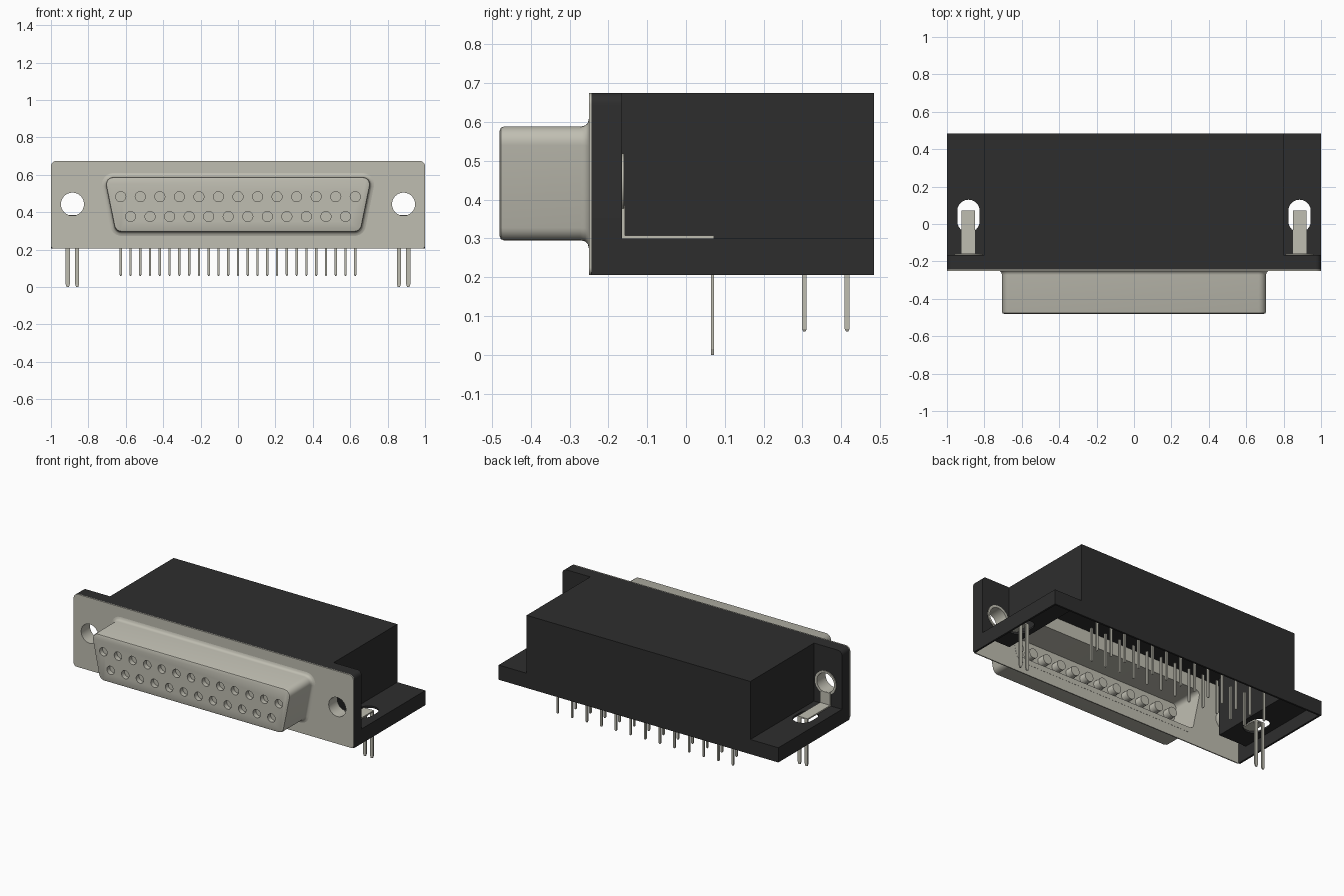
import bpy, bmesh, math
from mathutils import Vector

cube = bpy.data.objects.get("Cube")
if cube:
    bpy.data.objects.remove(cube, do_unlink=True)


def material(name, rgb, metallic=0.0, rough=0.6):
    m = bpy.data.materials.new(name)
    m.use_nodes = True
    m.diffuse_color = (*rgb, 1)
    b = m.node_tree.nodes["Principled BSDF"]
    b.inputs["Base Color"].default_value = (*rgb, 1)
    b.inputs["Roughness"].default_value = rough
    return m


METAL = material("warm grey metal", (0.52, 0.51, 0.44))
BLACK = material("black plastic", (0.027, 0.027, 0.027))


def loft(name, rings, mat=None, closed=False):
    """Skin a list of equal point rings; cap the ends unless the loop is closed."""
    bm = bmesh.new()
    vs = [[bm.verts.new(p) for p in r] for r in rings]
    n = len(vs[0])
    pairs = list(zip(vs, vs[1:])) + ([(vs[-1], vs[0])] if closed else [])
    for a, b in pairs:
        for i in range(n):
            j = (i + 1) % n
            bm.faces.new((a[i], a[j], b[j], b[i]))
    if not closed:
        bm.faces.new(vs[0][::-1])
        bm.faces.new(vs[-1])
    bmesh.ops.recalc_face_normals(bm, faces=bm.faces)
    me = bpy.data.meshes.new(name)
    bm.to_mesh(me)
    bm.free()
    ob = bpy.data.objects.new(name, me)
    bpy.context.collection.objects.link(ob)
    if mat:
        me.materials.append(mat)
    return ob


def box(name, x, y, z, mat=None):
    ring = lambda h: [(x[0], y[0], h), (x[1], y[0], h), (x[1], y[1], h), (x[0], y[1], h)]
    return loft(name, [ring(z[0]), ring(z[1])], mat)


def circle(cx, cz, r, y, n=24):
    return [(cx + r * math.cos(2 * math.pi * i / n), y,
             cz + r * math.sin(2 * math.pi * i / n)) for i in range(n)]


def rounded(corners, radii, y, off=0.0, seg=6):
    """Convex counter-clockwise outline in x/z with round corners, grown by off."""
    pts, n = [], len(corners)
    for i, c in enumerate(corners):
        c = Vector(c)
        d0 = (c - Vector(corners[i - 1])).normalized()
        d1 = (Vector(corners[(i + 1) % n]) - c).normalized()
        n0, n1 = Vector((d0.y, -d0.x)), Vector((d1.y, -d1.x))
        r = radii[i]
        centre = c - (n0 + n1) * (r / (1 + n0.dot(n1)))
        a0 = math.atan2(n0.y, n0.x)
        turn = (math.atan2(n1.y, n1.x) - a0) % (2 * math.pi)
        for k in range(seg + 1):
            a = a0 + turn * k / seg
            pts.append((centre.x + (r + off) * math.cos(a), y,
                        centre.y + (r + off) * math.sin(a)))
    return pts


def activate(ob):
    bpy.ops.object.select_all(action='DESELECT')
    ob.select_set(True)
    bpy.context.view_layer.objects.active = ob


def boolean(ob, others, op='DIFFERENCE'):
    activate(ob)
    for o in others:
        m = ob.modifiers.new("cut", 'BOOLEAN')
        m.operation, m.object, m.solver = op, o, 'EXACT'
        bpy.ops.object.modifier_apply(modifier=m.name)
        bpy.data.objects.remove(o, do_unlink=True)


def finish(ob, mat, smooth=True):
    ob.data.materials.clear()
    ob.data.materials.append(mat)
    for p in ob.data.polygons:
        p.material_index = 0
    if smooth:
        activate(ob)
        bpy.ops.object.shade_smooth_by_angle(angle=math.radians(35))


HX, HZ, HR = 0.885, 0.443, 0.062      # mounting holes
BACK, FRONT, STEP = 0.485, -0.243, -0.165


# Plastic housing: a thin skin open at the front and bottom
def plate(inset, y0, y1, z0):
    c = [(-1 + inset, z0), (1 - inset, z0), (1 - inset, 0.675 - inset), (-1 + inset, 0.675 - inset)]
    r = [0.001, 0.001, 0.03, 0.03]
    return loft("plate", [rounded(c, r, y0), rounded(c, r, y1)])


T = 0.012
housing = box("housing", (-0.8, 0.8), (FRONT, BACK), (0.205, 0.675))
boolean(housing, [box("ears", (-1, 1), (FRONT, BACK), (0.205, 0.30)),
                  plate(0, FRONT, STEP, 0.205)], 'UNION')
hollow = [box("hollow", (-0.8 + T, 0.8 - T), (-0.3, BACK - T), (0.1, 0.675 - T)),
          box("hollow", (-1 + T, 1 - T), (-0.31, BACK - T), (0.11, 0.30 - T)),
          plate(T, -0.32, STEP - T, 0.12)]
for s in (-1, 1):
    hollow.append(loft("hole", [circle(s * HX, HZ, 0.065, -0.35), circle(s * HX, HZ, 0.065, -0.1)]))
    slot = []
    for i in range(26):
        a = math.pi * (i % 13) / 12 + (math.pi if i > 12 else 0)
        slot.append((s * HX + 0.06 * math.cos(a), (0.015 if i > 12 else 0.07) + 0.06 * math.sin(a)))
    hollow.append(loft("slot", [[(x, y, z) for x, y in slot] for z in (0.25, 0.35)]))
boolean(housing, hollow)
finish(housing, BLACK)

# Metal shell: trapezoid nose with flared root, hollow from behind
D = [(-0.655, 0.295), (0.655, 0.295), (0.715, 0.588), (-0.715, 0.588)]
DR = [0.04] * 4
steps = [(-0.012, -0.45), (-0.012, -0.242), (0.022, -0.242), (0.022, -0.25), (0.01, -0.253),
         (0.003, -0.26), (0, -0.272), (0, -0.47), (-0.003, -0.477), (-0.01, -0.48)]
nose = loft("nose_shell", [rounded(D, DR, y, off) for off, y in steps])

# Contact positions: thirteen above, twelve below
PITCH = 0.1045
contacts = [((i - 6) * PITCH, 0.483, 0.415) for i in range(13)]
contacts += [((i - 5.5) * PITCH, 0.377, 0.305) for i in range(12)]
boolean(nose, [loft("drill", [circle(x, z, 0.027, -0.5, 20), circle(x, z, 0.027, -0.43, 20)])
               for x, z, _ in contacts])
finish(nose, METAL)

# Metal flange
F = [(-1, 0.205), (1, 0.205), (1, 0.675), (-1, 0.675)]
FR = [0.02, 0.02, 0.03, 0.03]
flange = loft("flange", [rounded(F, FR, -0.25), rounded(F, FR, FRONT)])
cuts = [loft("opening", [rounded(D, DR, y, 0.0) for y in (-0.3, -0.2)])]
cuts += [loft("hole", [circle(s * HX, HZ, HR, -0.3), circle(s * HX, HZ, HR, -0.2)]) for s in (-1, 1)]
boolean(flange, cuts)
finish(flange, METAL)

# Sockets behind the nose holes and solder pins below
for i, (x, z, y) in enumerate(contacts):
    finish(loft(f"socket_{i + 1}", [circle(x, z, 0.031, -0.449, 16), circle(x, z, 0.031, -0.40, 16)]), METAL)
    h = 0.006
    sq = lambda r, q: [(x - r, y - r, q), (x + r, y - r, q), (x + r, y + r, q), (x - r, y + r, q)]
    loft(f"solder_pin_{i + 1}", [sq(0.003, 0.06), sq(h, 0.066), sq(h, 0.28)], METAL)

# Mounting eyelets, angled straps and board prongs
for s, side in ((-1, "right"), (1, "left")):
    cx = s * HX
    lathe = [(HR, -0.25), (HR, -0.16), (0.076, -0.16), (0.076, -0.166), (0.066, -0.166), (0.066, -0.25)]
    finish(loft(f"{side}_eyelet", [circle(cx, HZ, r, y) for r, y in lathe], closed=True), METAL)
    strap = [(-0.165, 0.385), (-0.165, 0.30), (0.072, 0.30), (0.072, 0.308), (-0.157, 0.308), (-0.157, 0.385)]
    loft(f"{side}_strap", [[(cx + dx, y, z) for y, z in strap] for dx in (-0.036, 0.036)], METAL)
    for k, dx in enumerate((-0.025, 0.025)):
        q = lambda w, z: [(cx + dx - w, 0.064, z), (cx + dx + w, 0.064, z),
                          (cx + dx + w, 0.072, z), (cx + dx - w, 0.072, z)]
        loft(f"{side}_prong_{k + 1}", [q(0.006, 0), q(0.011, 0.015), q(0.011, 0.304)], METAL)
